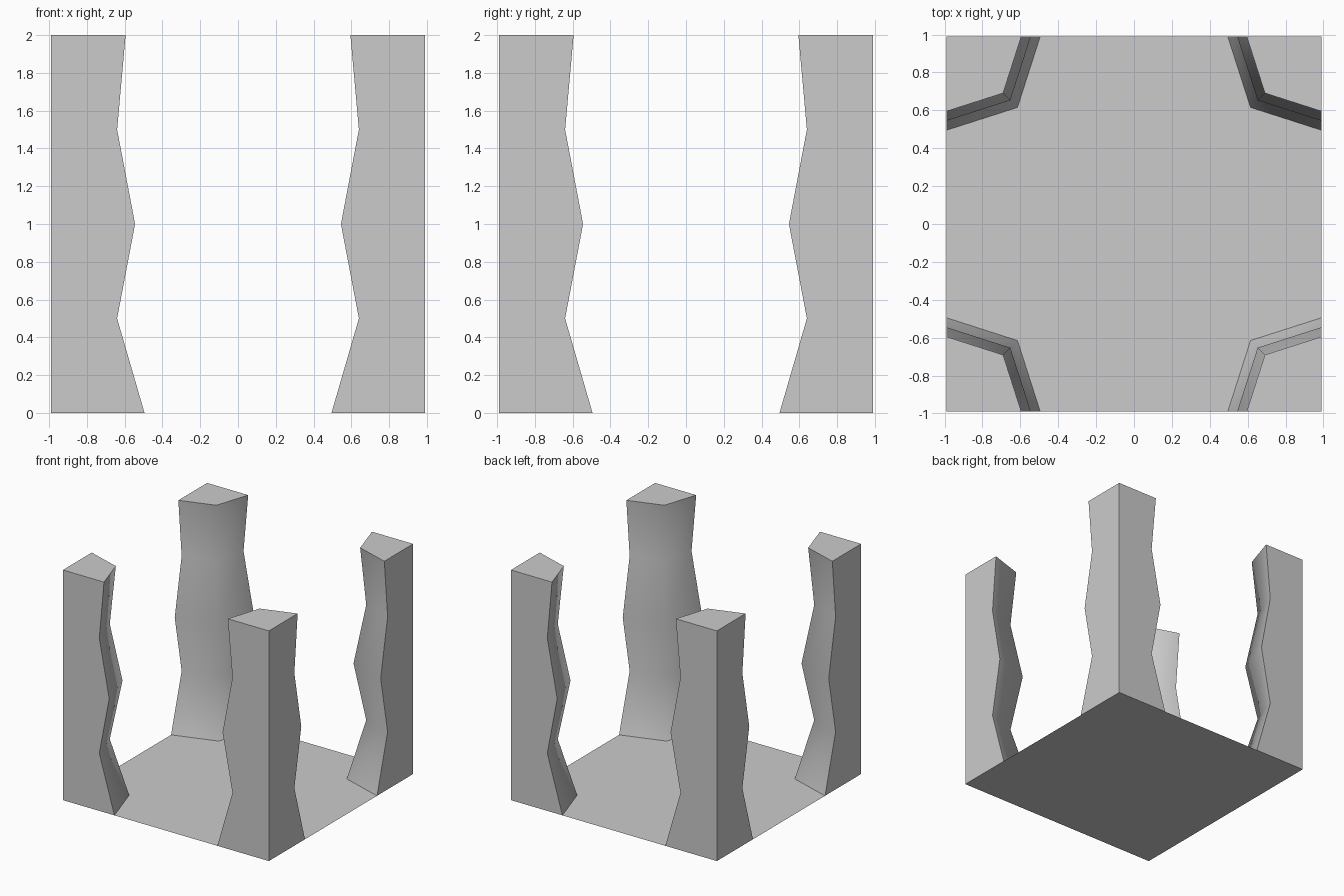
import bpy, bmesh, math

if "Cube" in bpy.data.objects:
    bpy.data.objects.remove(bpy.data.objects["Cube"])

HALF = 0.99      # half width of the square footprint
BULGE = 0.757    # how far the inner ridge reaches, relative to the pillar width
# (height, distance of the pillar's inner edge from the centre line)
PROFILE = [(0.0, 0.495), (0.5, 0.64), (1.0, 0.545), (1.5, 0.64), (2.0, 0.595)]


def add_object(name, bm):
    bmesh.ops.recalc_face_normals(bm, faces=bm.faces)
    mesh = bpy.data.meshes.new(name)
    bm.to_mesh(mesh)
    bm.free()
    obj = bpy.data.objects.new(name, mesh)
    bpy.context.collection.objects.link(obj)
    return obj


def pillar(name, turn):
    bm = bmesh.new()
    rings = []
    for z, edge in PROFILE:
        ridge = HALF - (HALF - edge) * BULGE
        section = [(HALF, HALF), (edge, HALF), (ridge, ridge), (HALF, edge)]
        rings.append([bm.verts.new((x, y, z)) for x, y in section])
    for low, high in zip(rings, rings[1:]):
        for i in range(4):
            j = (i + 1) % 4
            bm.faces.new((low[i], low[j], high[j], high[i]))
    # top cap; the floor closes the bottom
    bm.faces.new(rings[-1])
    obj = add_object(name, bm)
    obj.rotation_euler.z = turn
    # inner faces blend together, outer corners stay crisp
    bpy.ops.object.select_all(action='DESELECT')
    obj.select_set(True)
    bpy.context.view_layer.objects.active = obj
    bpy.ops.object.shade_smooth_by_angle(angle=math.radians(60))


# Thin square floor
bm = bmesh.new()
bmesh.ops.create_grid(bm, x_segments=1, y_segments=1, size=HALF)
for face in bm.faces:
    if face.normal.z < 0:
        face.normal_flip()
add_object("floor", bm)

# Four corner pillars
names = ["back_right_pillar", "back_left_pillar", "front_left_pillar", "front_right_pillar"]
for k, name in enumerate(names):
    pillar(name, k * math.pi / 2)
